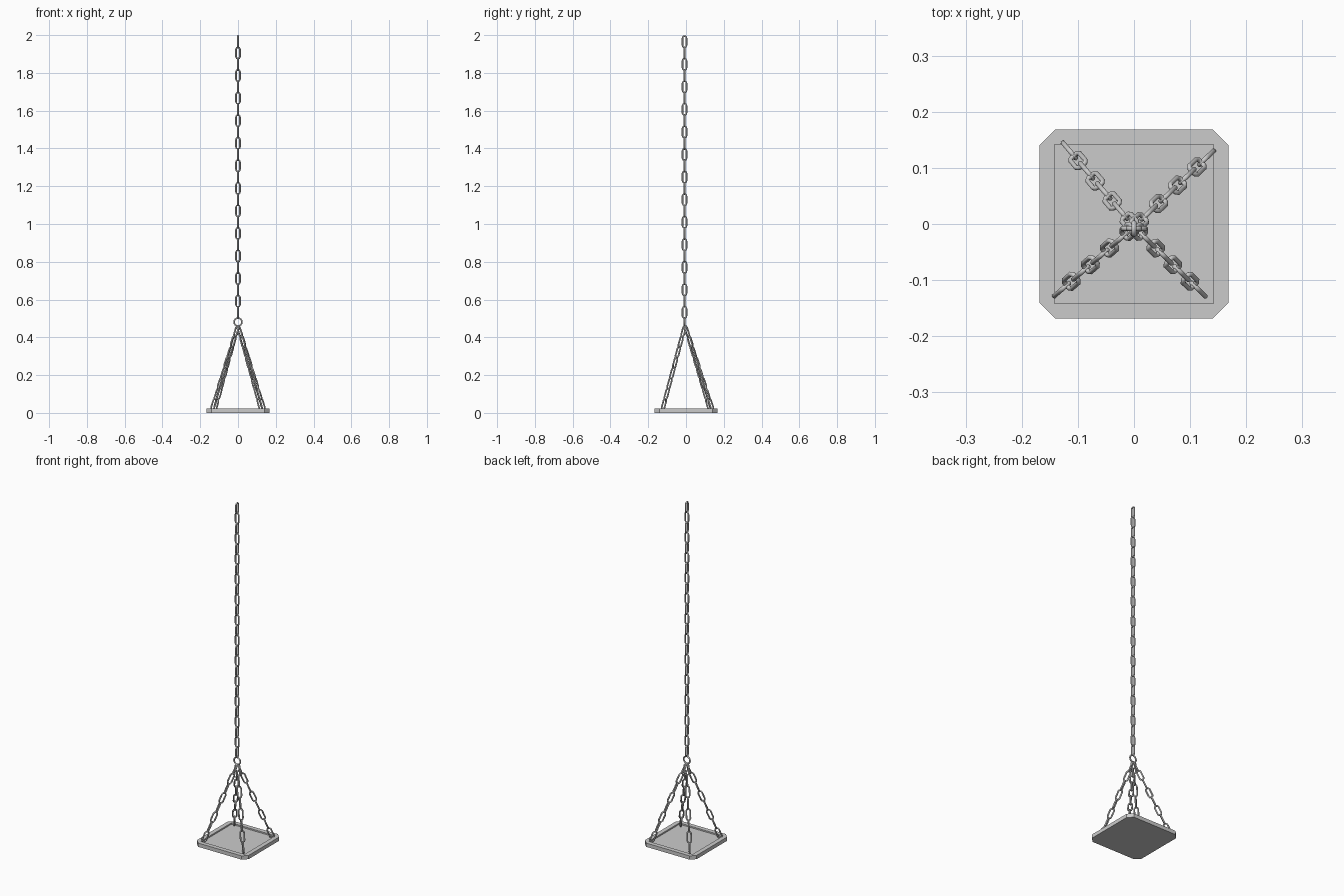
import bpy, bmesh, math
from mathutils import Vector, Matrix

if "Cube" in bpy.data.objects:
    bpy.data.objects.remove(bpy.data.objects["Cube"])

CY = -0.008          # chain hangs slightly off centre
PITCH = 0.0597


def add_loop(bm, path, normal_axis, mat, radius, sides):
    """Sweep a round wire round a closed planar path (local XZ plane)."""
    n = len(path)
    rings = []
    for i, (x, z) in enumerate(path):
        a, b = Vector(path[i - 1]), Vector(path[(i + 1) % n])
        t = (b - a).normalized()
        out = Vector((t.y, 0, -t.x))
        ring = []
        for k in range(sides):
            ang = 2 * math.pi * (k + 0.5) / sides
            p = Vector((x, 0, z)) + radius * (math.cos(ang) * out + math.sin(ang) * normal_axis)
            ring.append(bm.verts.new(mat @ p))
        rings.append(ring)
    for i in range(n):
        r, s = rings[i], rings[(i + 1) % n]
        for k in range(sides):
            m = (k + 1) % sides
            bm.faces.new((r[k], r[m], s[m], s[k]))


def link_path(w, h, steps=4):
    """Stadium outline, half width w and half height h."""
    pts = []
    for sign, start in ((1, 0), (-1, math.pi)):
        for i in range(steps + 1):
            a = start + math.pi * i / steps
            pts.append((w * math.cos(a), sign * (h - w) + w * math.sin(a)))
    return pts


def finish(name, bm):
    bmesh.ops.recalc_face_normals(bm, faces=bm.faces[:])
    me = bpy.data.meshes.new(name)
    bm.to_mesh(me)
    bm.free()
    ob = bpy.data.objects.new(name, me)
    bpy.context.collection.objects.link(ob)
    return ob


def smooth(ob):
    bpy.ops.object.select_all(action='DESELECT')
    ob.select_set(True)
    bpy.context.view_layer.objects.active = ob
    bpy.ops.object.shade_smooth_by_angle(angle=math.radians(50))


Y = Vector((0, 1, 0))
WIRE = 0.0045
LINK = link_path(0.0105, 0.035 - WIRE)

# Main vertical chain, alternate links turned a quarter
bm = bmesh.new()
for i in range(25):
    turn = Matrix.Rotation(math.pi / 2 if i % 2 == 0 else 0, 4, 'Z')
    add_loop(bm, LINK, Y, Matrix.Translation((0, CY, 1.965 - PITCH * i)) @ turn, WIRE, 8)
smooth(finish("main_chain", bm))

# Joining ring
bm = bmesh.new()
circle = [(0.0205 * math.cos(math.tau * i / 16), 0.0205 * math.sin(math.tau * i / 16)) for i in range(16)]
add_loop(bm, circle, Y, Matrix.Translation((0, CY, 0.481)), WIRE, 8)
smooth(finish("joining_ring", bm))

# Four slanted chains down to the plate corners
top = Vector((0, CY + 0.003, 0.463))
feet = {"back_left": (-0.115, 0.131), "back_right": (0.129, 0.118),
        "front_left": (-0.129, -0.117), "front_right": (0.115, -0.117)}
for side, (x, y) in feet.items():
    foot = Vector((x, y, 0.045))
    axis = (top - foot).normalized()
    across = axis.cross(Vector((0, 0, 1))).normalized()
    inplane = across.cross(axis).normalized()
    step = ((top - foot).length - 0.033) / 7
    bm = bmesh.new()
    for i in range(8):
        u = inplane if i % 2 == 0 else across
        m = Matrix((u, axis.cross(u), axis)).transposed().to_4x4()
        m.translation = foot + axis * step * i
        add_loop(bm, LINK, Y, m, WIRE, 8)
    smooth(finish(side + "_chain", bm))

# Plate: chamfered square slab with a shallow recessed floor
bm = bmesh.new()
H, C, T, F, I = 0.168, 0.027, 0.022, 0.014, 0.142
outer = [(H, -H + C), (H, H - C), (H - C, H), (-H + C, H),
         (-H, H - C), (-H, -H + C), (-H + C, -H), (H - C, -H)]
inner = [(I, -I), (I, I), (-I, I), (-I, -I)]
lo = [bm.verts.new((x, y, 0)) for x, y in outer]
hi = [bm.verts.new((x, y, T)) for x, y in outer]
rim = [bm.verts.new((x, y, T)) for x, y in inner]
floor = [bm.verts.new((x, y, F)) for x, y in inner]
bm.faces.new(lo[::-1])
bm.faces.new(floor)
for i in range(8):
    bm.faces.new((lo[i], lo[(i + 1) % 8], hi[(i + 1) % 8], hi[i]))
for i in range(4):
    j = (i + 1) % 4
    bm.faces.new((rim[i], rim[j], floor[j], floor[i]))
    bm.faces.new((hi[2 * i], hi[2 * i + 1], rim[j], rim[i]))
    bm.faces.new((hi[2 * i + 1], hi[(2 * i + 2) % 8], rim[j]))
finish("plate", bm)
